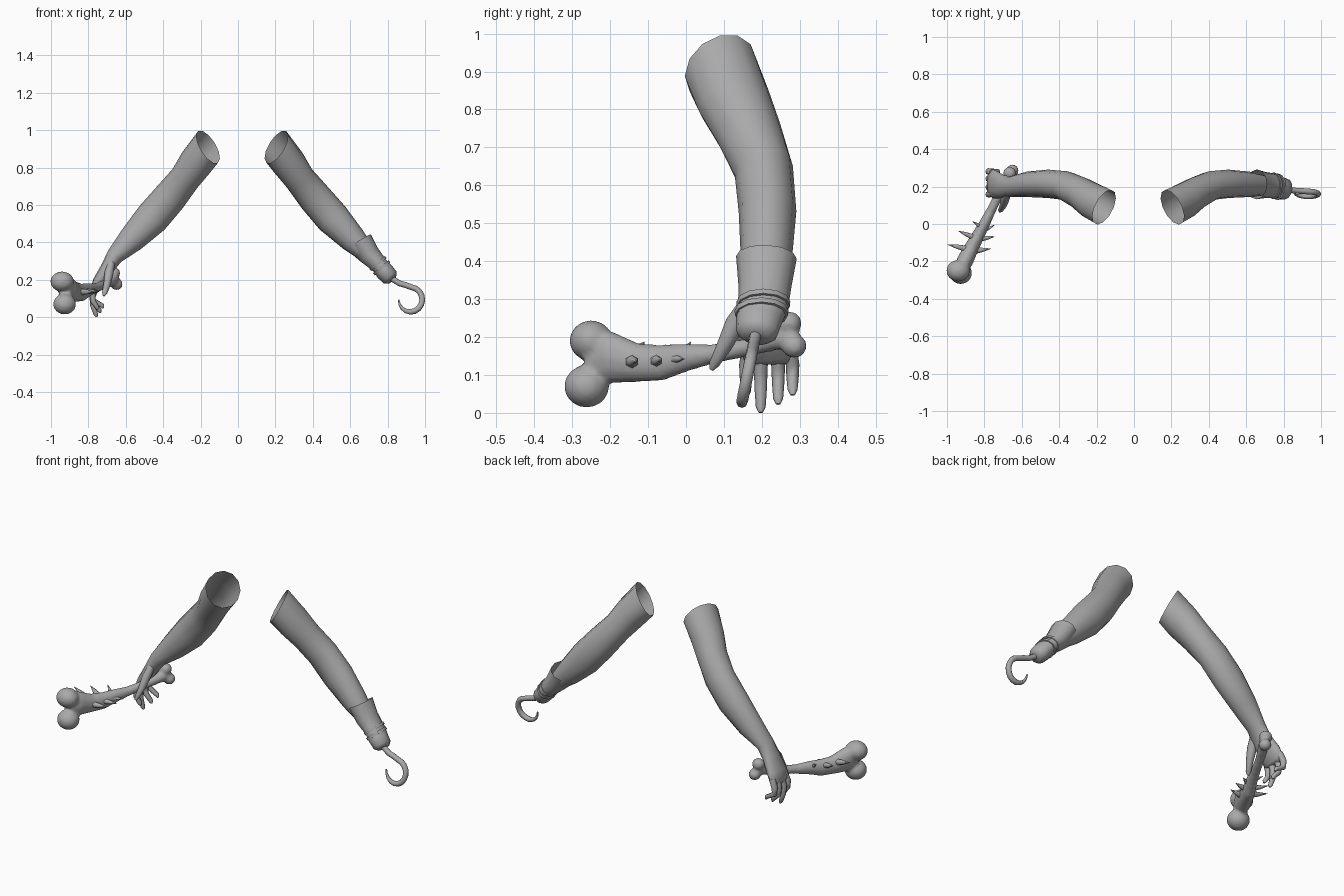
import bpy, bmesh, math
from mathutils import Vector, Matrix

if "Cube" in bpy.data.objects:
    bpy.data.objects.remove(bpy.data.objects["Cube"])

grey = bpy.data.materials.new("plain grey")
grey.diffuse_color = (0.4, 0.4, 0.4, 1)
grey.use_nodes = True
grey.node_tree.nodes["Principled BSDF"].inputs["Base Color"].default_value = grey.diffuse_color


def finish(name, bm):
    mesh = bpy.data.meshes.new(name)
    bm.to_mesh(mesh)
    bm.free()
    mesh.materials.append(grey)
    ob = bpy.data.objects.new(name, mesh)
    bpy.context.collection.objects.link(ob)
    return ob


def sweep(bm, pts, sides=10, ref=(0, 1, 0), start_dir=None, caps=(True, True)):
    """Loft elliptical rings; each point is x, y, z, radius along ref, radius across."""
    ref = Vector(ref)
    centres = [Vector(p[:3]) for p in pts]
    rings = []
    for i, p in enumerate(pts):
        t = centres[min(i + 1, len(pts) - 1)] - centres[max(i - 1, 0)]
        if i == 0 and start_dir:
            t = Vector(start_dir)
        t.normalize()
        u = (ref - t * ref.dot(t)).normalized()
        v = t.cross(u)
        ring = []
        for k in range(sides):
            a = math.tau * k / sides
            ring.append(bm.verts.new(centres[i] + u * p[3] * math.cos(a) + v * p[-1] * math.sin(a)))
        rings.append(ring)
    for r, s in zip(rings, rings[1:]):
        for k in range(sides):
            n = (k + 1) % sides
            bm.faces.new((r[k], r[n], s[n], s[k]))
    if caps[0]:
        bm.faces.new(rings[0][::-1])
    if caps[1]:
        bm.faces.new(rings[-1])
    return rings


def tube(name, pts, **kw):
    bm = bmesh.new()
    sweep(bm, pts, **kw)
    return finish(name, bm)


# Arms: open at the shoulder, same upper path mirrored
arm = [(-.16, .09, .91, .102, .10), (-.225, .125, .825, .098, .092), (-.285, .165, .74, .088, .083),
       (-.365, .205, .64, .078, .09), (-.46, .215, .53, .076, .092), (-.57, .212, .415, .068, .072)]
palm = [(-.66, .2, .325, .055, .046), (-.70, .2, .26, .062, .036), (-.745, .212, .19, .077, .032),
        (-.765, .22, .145, .074, .024), (-.768, .22, .13, .05, .012)]
tube("hand_arm", arm + palm, sides=12, start_dir=(-.78, .41, -.48), caps=(False, True))
mirrored = [(-x + .045, *rest) for x, *rest in arm]
tube("hook_arm", mirrored + [(.69, .207, .34, .055, .05)], sides=12,
     start_dir=(.78, .41, -.48), caps=(False, True))

# Fingers
for i, (y, tip, x) in enumerate([(.158, .04, -.75), (.197, .0, -.755), (.243, .022, -.735), (.281, .046, -.72)]):
    top, span = .17, .17 - tip
    tube(f"finger_{i + 1}", [
        (-.757, .22 + (y - .22) * .9, top, .018, .018),
        (-.778, y, top - span * .35, .018, .017),
        (-.775, y, top - span * .65, .016, .015),
        (x - .005, y, tip + .015, .013, .012),
        (x, y, tip + .001, .006, .005)], sides=8)

# Thumb
tube("thumb", [(-.675, .168, .3, .02, .02), (-.69, .13, .235, .027, .024), (-.70, .1, .175, .02, .019),
               (-.713, .075, .13, .014, .014), (-.718, .067, .114, .006, .006)], sides=8)

# Bone club: shaft and knobs fused together
bm = bmesh.new()
sweep(bm, [(-.93, -.255, .13, .045, .035), (-.905, -.2, .148, .07, .045), (-.87, -.13, .132, .052, .04),
           (-.835, -.065, .132, .048, .035), (-.80, 0, .146, .037, .03), (-.765, .07, .155, .026, .026),
           (-.72, .16, .172, .024, .024), (-.67, .25, .198, .03, .028), (-.66, .275, .205, .03, .026)],
      sides=12, ref=(0, 0, 1))
for loc, size in [((-.94, -.25, .19), (.064, .058, .054)), ((-.927, -.262, .07), (.062, .06, .056)),
                  ((-.665, .272, .236), (.036, .034, .032)), ((-.65, .285, .176), (.034, .034, .032))]:
    bmesh.ops.create_uvsphere(bm, u_segments=16, v_segments=10, radius=1,
                              matrix=Matrix.Translation(loc) @ Matrix.Diagonal((*size, 1)))
bone = finish("bone_club", bm)
remesh = bone.modifiers.new("fuse", 'REMESH')
remesh.mode = 'VOXEL'
remesh.voxel_size = .009
remesh.use_smooth_shade = True
soften = bone.modifiers.new("soften", 'SMOOTH')
soften.iterations = 4

# Spikes on both sides of the bone: base, tip, base radius
spikes = [((-.86, -.145, .135), (-.765, -.132, .135), .020), ((-.82, -.08, .137), (-.745, -.067, .138), .017),
          ((-.79, -.03, .142), (-.745, -.005, .142), .011), ((-.885, -.135, .15), (-.997, -.11, .187), .020),
          ((-.86, -.07, .15), (-.94, -.037, .18), .017), ((-.82, -.015, .155), (-.862, .013, .187), .012)]
for i, (base, tip, r) in enumerate(spikes):
    mid = Vector(base).lerp(Vector(tip), .5)
    tube(f"spike_{i + 1}", [(*base, r, r), (*mid, r * .7, r * .7), (*tip, .001, .001)],
         sides=6, ref=(0, 0, 1))

# Cuff with one pulled-out flap corner
bm = bmesh.new()
rings = sweep(bm, [(.655, .212, .41, .08, .064), (.70, .208, .335, .07, .059), (.757, .203, .277, .066, .046),
                   (.785, .192, .243, .061, .05), (.812, .187, .213, .056, .047), (.825, .184, .2, .038, .03)],
              sides=12, caps=(False, True))
flap = Vector((.585, .22, .357))
min(rings[0], key=lambda v: (v.co - flap).length).co = flap
finish("cuff", bm)

# Straps round the cuff
for i, (x, y, z) in enumerate([(.748, .204, .287), (.768, .199, .264)]):
    tube(f"strap_{i + 1}", [(x - .005, y, z + .006, .071, .054), (x + .005, y, z - .006, .070, .054)], sides=12)

# Hook: short stem flowing into a round curl
path = [(.81, .215), (.835, .198), (.865, .18), (.895, .172)]
for k in range(13):
    a = math.radians(85 - k * 22)
    path.append((.922 + .063 * math.cos(a), .094 + .066 * math.sin(a)))
hook = []
for i, (x, z) in enumerate(path):
    r = .0155 if i < 12 else .0155 * (17.3 - i) / 5.5
    hook.append((x, .142 + .2 * z, z, r, r))
tube("hook", hook, sides=8)

# Smooth shading with crisp rims
bpy.ops.object.select_all(action='DESELECT')
for ob in bpy.context.scene.objects:
    ob.select_set(True)
    bpy.context.view_layer.objects.active = ob
bpy.ops.object.shade_smooth_by_angle(angle=math.radians(60))
